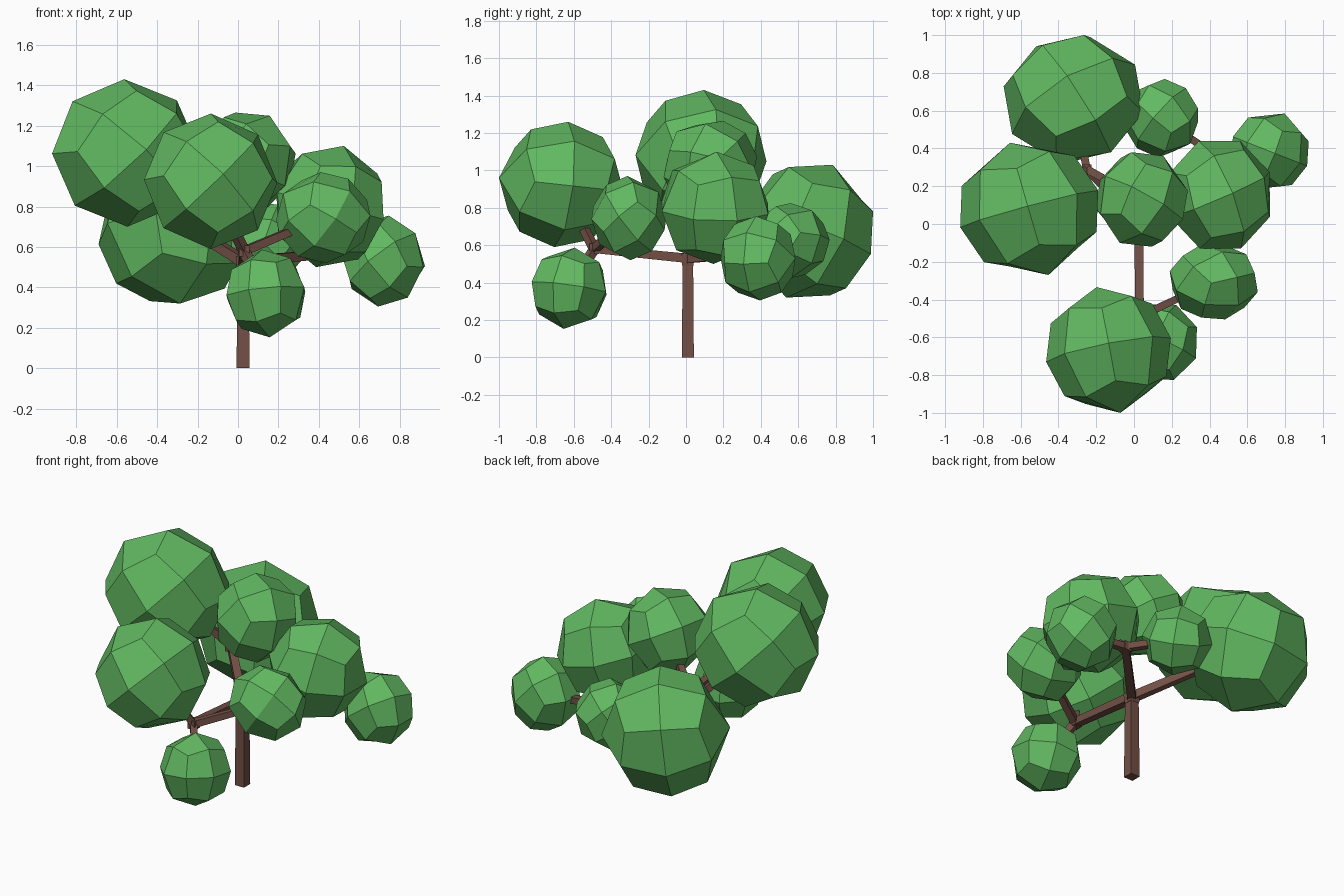
import bpy, bmesh, math, random
from mathutils import Vector, Matrix, Quaternion

if "Cube" in bpy.data.objects:
    bpy.data.objects.remove(bpy.data.objects["Cube"])

random.seed(4)


def material(name, color):
    m = bpy.data.materials.new(name)
    m.diffuse_color = color
    m.use_nodes = True
    m.node_tree.nodes["Principled BSDF"].inputs["Base Color"].default_value = m.diffuse_color
    return m


bark = material("bark", (0.17, 0.08, 0.06, 1))
leaf = material("leaf", (0.12, 0.48, 0.12, 1))


def finish(bm, name, mat):
    bmesh.ops.recalc_face_normals(bm, faces=bm.faces)
    me = bpy.data.meshes.new(name)
    bm.to_mesh(me)
    bm.free()
    me.materials.append(mat)
    ob = bpy.data.objects.new(name, me)
    bpy.context.collection.objects.link(ob)
    return ob


def limb(name, a, b, r1, r2):
    """Four-sided tapered bar from a to b."""
    a, b = Vector(a), Vector(b)
    d = b - a
    rot = d.to_track_quat('Z', 'Y').to_matrix().to_4x4()
    bm = bmesh.new()
    mat = Matrix.Translation((a + b) / 2) @ rot @ Matrix.Rotation(math.pi / 4, 4, 'Z')
    bmesh.ops.create_cone(bm, cap_ends=True, segments=4, radius1=r1 * 1.414,
                          radius2=r2 * 1.414, depth=d.length, matrix=mat)
    return finish(bm, name, bark)


def fit(points, center, radii):
    """Fit points to a box; also return how uneven the scaling had to be."""
    mid, scale = [], []
    for i in range(3):
        vals = [p[i] for p in points]
        lo, hi = min(vals), max(vals)
        mid.append((lo + hi) / 2)
        scale.append(2 * radii[i] / (hi - lo))
    out = [Vector([center[i] + (p[i] - mid[i]) * scale[i] for i in range(3)])
           for p in points]
    return out, max(scale) / min(scale) - 1


def foliage(name, center, radii, corners):
    """24-sided ball from a subdivided cube, turned so that its corners land
    near the given outer points, then fitted to its box."""
    bm = bmesh.new()
    bmesh.ops.create_cube(bm, size=2)
    bmesh.ops.subdivide_edges(bm, edges=bm.edges[:], cuts=1, use_grid_fill=True)
    base = [v.co.normalized() for v in bm.verts]
    corners = [Vector(c) for c in corners]
    best, best_cost = None, 1e9
    for _ in range(2500):
        q = Quaternion([random.gauss(0, 1) for _ in range(4)]).normalized().to_matrix()
        pts, uneven = fit([q @ p for p in base], center, radii)
        cost = uneven * 0.6 + sum(min((p - c).length for p in pts)
                                  for c in corners) / len(corners) / radii[0]
        if cost < best_cost:
            best, best_cost = pts, cost
    for v, p in zip(bm.verts, best):
        v.co = p
    return finish(bm, name, leaf)


# Leaf clusters: centre, half sizes, outermost corners
clusters = {
    "back_left": ((-0.32, 0.66, 0.675), (0.37, 0.34, 0.355),
                  [(-0.215, 1, 0.535), (-0.285, 0.525, 0.322), (-0.69, 0.725, 0.61)]),
    "left": ((-0.555, 0.08, 1.065), (0.365, 0.35, 0.365),
             [(-0.57, 0.07, 1.425), (-0.92, 0, 1.08), (-0.655, 0.43, 1.055)]),
    "front": ((-0.135, -0.667, 0.925), (0.33, 0.333, 0.335),
              [(-0.155, -0.615, 1.257), (-0.465, -0.765, 0.93), (-0.08, -0.99, 0.95)]),
    "right": ((0.455, 0.155, 0.80), (0.265, 0.285, 0.30),
              [(0.52, 0.12, 1.095), (0.72, 0.03, 0.745), (0.555, 0.44, 0.75)]),
    "top": ((0.04, 0.13, 1.02), (0.245, 0.25, 0.245),
            [(0.155, 0.095, 1.255), (0.28, 0.185, 1.08)]),
    "back": ((0.145, 0.56, 0.625), (0.195, 0.208, 0.20), [(0.165, 0.767, 0.63)]),
    "far_right": ((0.72, 0.385, 0.53), (0.205, 0.20, 0.225),
                  [(0.745, 0.375, 0.753), (0.59, 0.585, 0.59), (0.69, 0.355, 0.303)]),
    "front_right": ((0.422, -0.305, 0.745), (0.233, 0.20, 0.225),
                    [(0.415, -0.315, 0.965), (0.195, -0.33, 0.66), (0.476, -0.497, 0.745)]),
    "low_front": ((0.138, -0.625, 0.37), (0.195, 0.20, 0.217),
                  [(0.13, -0.594, 0.575), (0.133, -0.695, 0.153), (0.33, -0.55, 0.378)]),
}
for key, (c, r, pts) in clusters.items():
    foliage("foliage_" + key, c, r, pts)

# Trunk
crotch = (0.025, 0.01, 0.53)
limb("trunk", (0.025, 0.01, 0), crotch, 0.032, 0.028)
limb("trunk_knob", (0.025, 0.01, 0.49), (0.025, 0.01, 0.555), 0.03, 0.034)

# Main boughs, each forking into twigs that reach the leaf clusters
boughs = {
    "front_bough": ((0.03, -0.49, 0.58), ("front", "front_right", "low_front")),
    "right_bough": ((0.39, 0.39, 0.56), ("right", "back", "far_right")),
    "left_bough": ((-0.25, 0.29, 0.70), ("left", "back_left", "top")),
}
for name, (fork, tips) in boughs.items():
    limb(name, crotch, fork, 0.025, 0.022)
    limb(name + "_knob", Vector(fork) - Vector((0, 0, 0.028)),
         Vector(fork) + Vector((0, 0, 0.028)), 0.026, 0.026)
    for t in tips:
        end = Vector(fork).lerp(Vector(clusters[t][0]), 0.85)
        limb(name + "_twig_" + t, fork, end, 0.021, 0.018)
